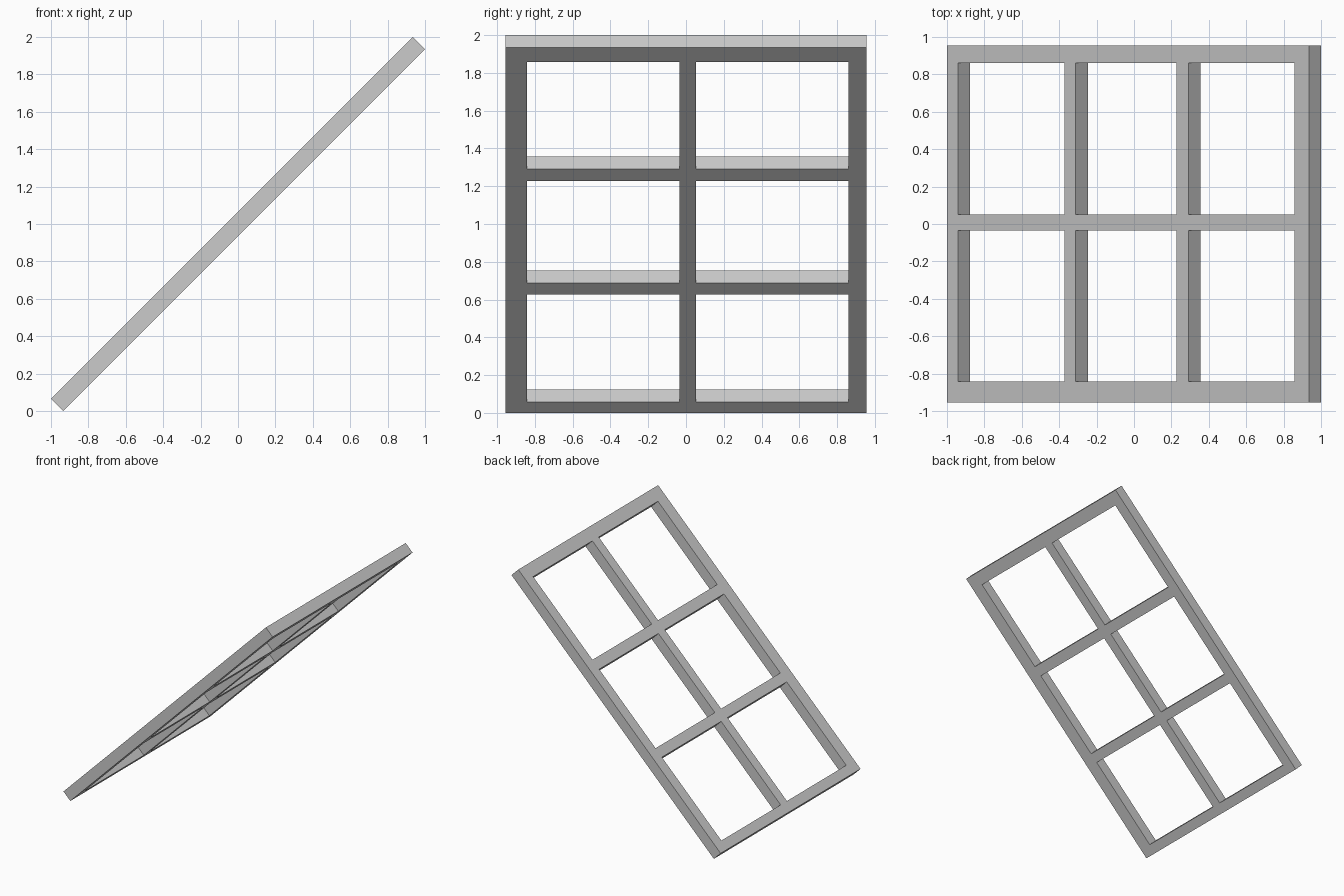
import bpy, bmesh, math

if "Cube" in bpy.data.objects:
    bpy.data.objects.remove(bpy.data.objects["Cube"])

# Bar edges measured along the slope (from the low end) and across the width
LENGTH, THICK = 2.736, 0.092
along = [0, 0.083, 0.887, 0.973, 1.735, 1.826, 2.628, LENGTH]
across = [-0.955, -0.843, -0.034, 0.052, 0.861, 0.955]

# Lattice sheet: even intervals are bars, odd-odd cells are open panes
bm = bmesh.new()
grid = [[bm.verts.new((u - LENGTH / 2, y, 0)) for y in across] for u in along]
for i in range(len(along) - 1):
    for j in range(len(across) - 1):
        if i % 2 == 0 or j % 2 == 0:
            bm.faces.new((grid[i][j], grid[i + 1][j],
                          grid[i + 1][j + 1], grid[i][j + 1]))
mesh = bpy.data.meshes.new("window_frame")
bm.to_mesh(mesh)
bm.free()

# Leaning window frame, rising towards +x at 45 degrees
frame = bpy.data.objects.new("window_frame", mesh)
bpy.context.collection.objects.link(frame)
frame.location.z = 1
frame.rotation_euler.y = -math.radians(45)

# Bar thickness
solid = frame.modifiers.new("thickness", 'SOLIDIFY')
solid.thickness = THICK
solid.offset = 0
